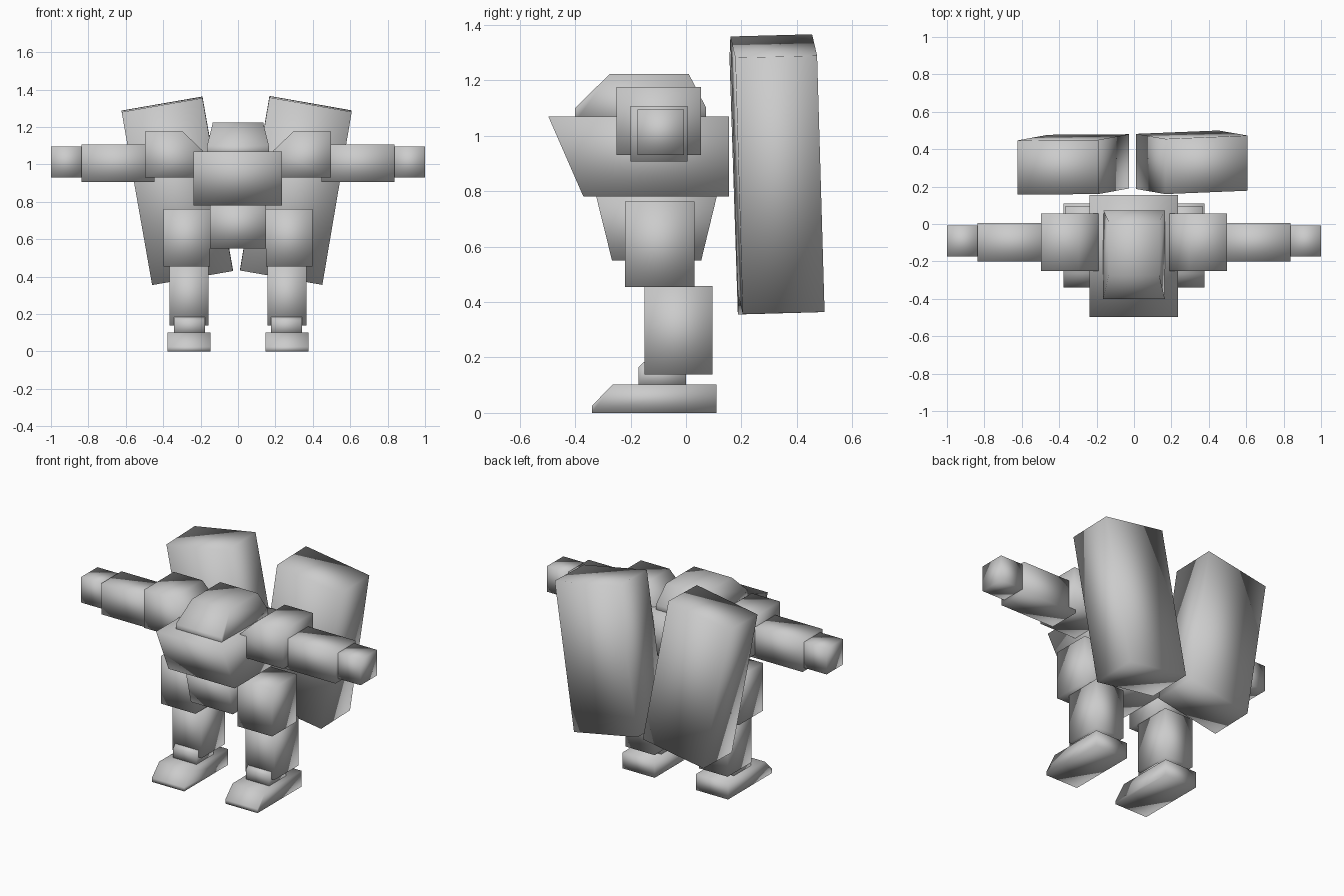
import bpy, bmesh
from mathutils import Vector

if "Cube" in bpy.data.objects:
    bpy.data.objects.remove(bpy.data.objects["Cube"])


def loft(name, ring_a, ring_b, mirror=False):
    """Solid between two matching outlines, smooth shaded, optionally mirrored in x."""
    bm = bmesh.new()
    a = [bm.verts.new(p) for p in ring_a]
    b = [bm.verts.new(p) for p in ring_b]
    n = len(a)
    bm.faces.new(a)
    bm.faces.new(b[::-1])
    for i in range(n):
        j = (i + 1) % n
        bm.faces.new((a[j], a[i], b[i], b[j]))
    bmesh.ops.recalc_face_normals(bm, faces=bm.faces)
    for f in bm.faces:
        f.smooth = True
    me = bpy.data.meshes.new(name)
    bm.to_mesh(me)
    bm.free()
    ob = bpy.data.objects.new(name, me)
    bpy.context.collection.objects.link(ob)
    if mirror:
        mod = ob.modifiers.new("mirror", 'MIRROR')
        mod.use_mirror_merge = False
    return ob


def side_prism(name, x0, x1, profile, mirror=False):
    """Side (y, z) profile extruded from x0 to x1."""
    return loft(name, [(x0, y, z) for y, z in profile],
                [(x1, y, z) for y, z in profile], mirror)


def front_prism(name, y0, y1, profile, mirror=False):
    """Front (x, z) profile extruded from y0 to y1."""
    return loft(name, [(x, y0, z) for x, z in profile],
                [(x, y1, z) for x, z in profile], mirror)


def rect(a0, a1, z0, z1):
    return [(a0, z0), (a1, z0), (a1, z1), (a0, z1)]


# Head: side profile with the roof narrower than the base (y, z, half width)
head = [(-0.40, 1.05, 0.165), (-0.40, 1.10, 0.165), (-0.275, 1.223, 0.135),
        (0.01, 1.223, 0.135), (0.073, 1.10, 0.165), (0.073, 1.05, 0.165)]
loft("head", [(-w, y, z) for y, z, w in head], [(w, y, z) for y, z, w in head])

# Torso and pelvis
side_prism("torso", -0.238, 0.236,
           [(-0.37, 0.78), (0.155, 0.78), (0.155, 1.07), (-0.497, 1.07)])
side_prism("pelvis", -0.15, 0.15,
           [(-0.267, 0.55), (0.055, 0.55), (0.112, 0.785), (-0.325, 0.785)])

# Arms
front_prism("shoulder", -0.25, 0.055,
            [(0.19, 0.93), (0.498, 0.93), (0.498, 1.175), (0.295, 1.175), (0.19, 1.075)], True)
side_prism("forearm", 0.447, 0.837, rect(-0.20, 0.005, 0.907, 1.107), True)
side_prism("hand", 0.833, 1.0, rect(-0.175, -0.008, 0.93, 1.095), True)

# Legs
side_prism("thigh", 0.15, 0.398, rect(-0.22, 0.03, 0.455, 0.762), True)
side_prism("shin", 0.158, 0.365, rect(-0.15, 0.095, 0.138, 0.457), True)
side_prism("ankle", 0.177, 0.343,
           [(-0.172, 0.09), (0.0, 0.09), (0.0, 0.185), (-0.15, 0.185), (-0.172, 0.165)], True)
side_prism("foot", 0.147, 0.378,
           [(-0.34, 0), (0.11, 0), (0.11, 0.102), (-0.265, 0.102), (-0.34, 0.025)], True)


# Back pods: slightly different tilts, given by a corner and three edge directions
def pod(name, corner, across, down, back):
    p, u, v, d = map(Vector, (corner, across, down, back))
    ring = [p, p + u, p + u + v, p + v]
    loft(name, ring, [q + d for q in ring])


pod("right_back_pod", (0.168, 0.16, 1.358), (0.44, 0.018, -0.077),
    (-0.157, 0.027, -0.925), (0.0, 0.295, 0.008))
pod("left_back_pod", (-0.19, 0.16, 1.355), (-0.432, -0.003, -0.075),
    (0.163, 0.03, -0.925), (0.0, 0.29, 0.008))
